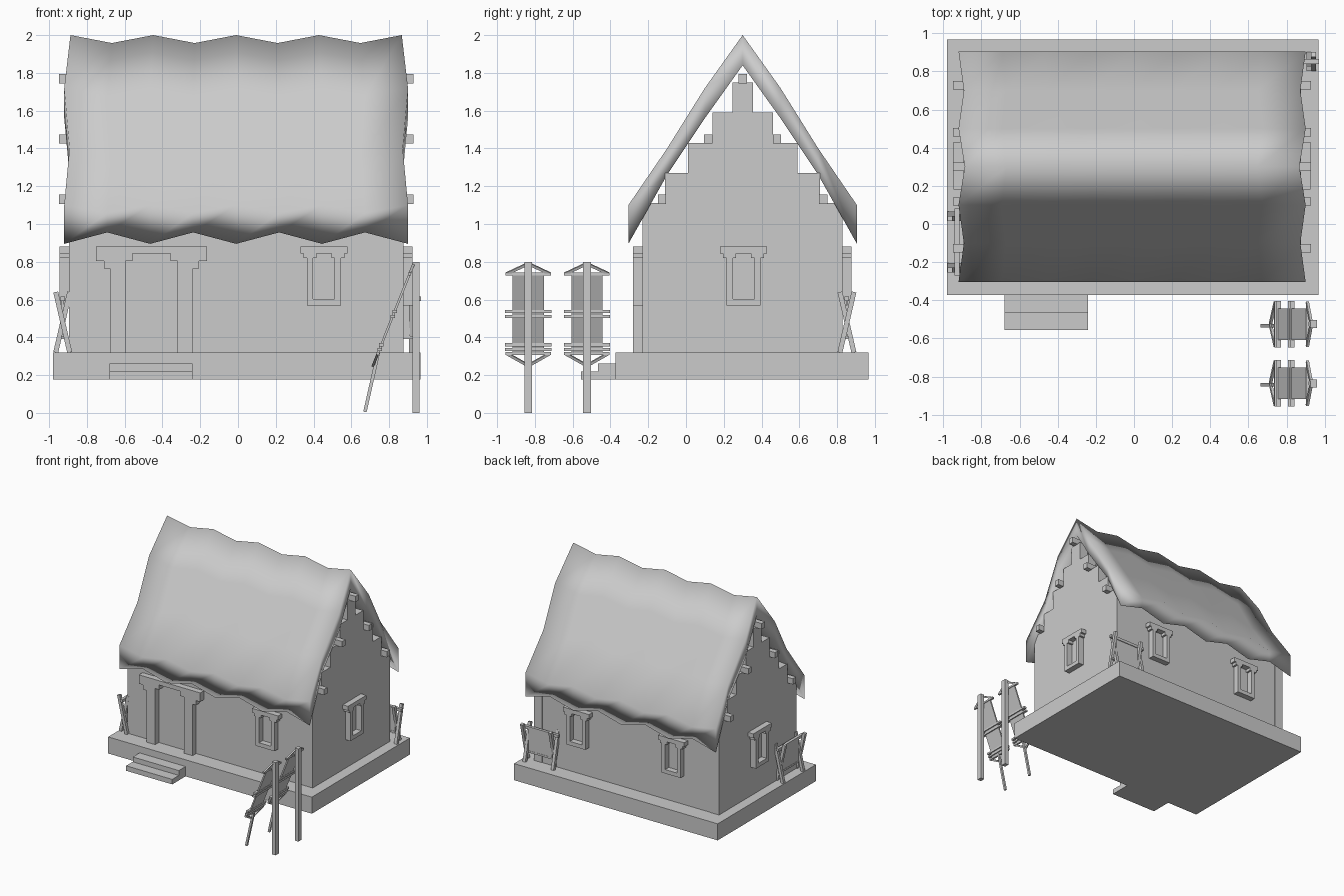
import bpy, bmesh
from mathutils import Vector

if "Cube" in bpy.data.objects:
    bpy.data.objects.remove(bpy.data.objects["Cube"])

clay = bpy.data.materials.new("plain_grey")
clay.use_nodes = True
GREY = (0.6, 0.6, 0.6, 1)
clay.diffuse_color = GREY
clay.node_tree.nodes["Principled BSDF"].inputs["Base Color"].default_value = GREY


def finish(name, bm, smooth=False):
    bmesh.ops.recalc_face_normals(bm, faces=bm.faces)
    mesh = bpy.data.meshes.new(name)
    for f in bm.faces:
        f.smooth = smooth
    bm.to_mesh(mesh)
    bm.free()
    mesh.materials.append(clay)
    ob = bpy.data.objects.new(name, mesh)
    bpy.context.collection.objects.link(ob)
    return ob


def box(name, x, y, z):
    bm = bmesh.new()
    bmesh.ops.create_cube(bm, size=1)
    for v in bm.verts:
        v.co = [r[0] if c < 0 else r[1] for c, r in zip(v.co, (x, y, z))]
    return finish(name, bm)


def pole(name, a, b, w, depth=None):
    """Square bar from a to b; depth gives it a second width."""
    a, b = Vector(a), Vector(b)
    d = b - a
    side = d.cross(Vector((0, 1, 0)))
    if side.length < 1e-4:
        side = Vector((1, 0, 0))
    side.normalize()
    up = d.cross(side).normalized()
    bm = bmesh.new()
    bmesh.ops.create_cube(bm, size=1)
    for v in bm.verts:
        c = v.co.copy()
        v.co = (a + b) / 2 + d * c.z + side * c.x * w + up * c.y * (depth or w)
    return finish(name, bm)


X0, X1, Y0, Y1 = -0.895, 0.875, -0.23, 0.825
FLOOR, MID = 0.32, 0.3

# Platform and entry steps
box("platform", (-0.98, 0.967), (-0.373, 0.967), (0.177, FLOOR))
box("upper_step", (-0.68, -0.24), (-0.465, -0.37), (0.177, 0.262))
box("lower_step", (-0.68, -0.24), (-0.555, -0.37), (0.177, 0.22))

# Long walls
box("front_wall", (X0, X1), (Y0, Y0 + 0.08), (FLOOR, 1.1))
box("back_wall", (X0, X1), (Y1 - 0.08, Y1), (FLOOR, 1.1))

# Stepped gable walls
half = [(0.528, FLOOR)]
for i, w in enumerate((0.528, 0.41, 0.29, 0.16, 0.055)):
    if i:
        half.append((w, 0.95 + 0.16 * i))
    half.append((w, 1.11 + 0.16 * i))
outline = half + [(-w, z) for w, z in reversed(half)]
for name, x, t in (("left_gable", X1, -0.08), ("right_gable", X0, 0.08)):
    bm = bmesh.new()
    face = bm.faces.new([bm.verts.new((x, MID + w, z)) for w, z in outline])
    side = bmesh.ops.extrude_face_region(bm, geom=[face])["geom"]
    bmesh.ops.translate(bm, vec=(t, 0, 0),
                        verts=[g for g in side if isinstance(g, bmesh.types.BMVert)])
    finish(name, bm)

# Roof beams resting on the gable steps
for off, z in ((0, 1.745), (0.182, 1.425), (-0.182, 1.425), (0.427, 1.105), (-0.427, 1.105)):
    box("roof_beam", (-0.948, 0.928), (MID + off - 0.022, MID + off + 0.022), (z, z + 0.05))

# Thick wavy thatch: across-slope profile of offset, top, underside, half length
profile = [(0, 2.0, 1.84, 0.877), (0.2, 1.72, 1.56, 0.91),
           (0.4, 1.4, 1.26, 0.882), (0.605, 1.1, 0.895, 0.91)]
rows = [(-o, t, u, h) for o, t, u, h in reversed(profile[1:])] + profile
bm = bmesh.new()
rings = []
for i in range(9):
    dip = i % 2
    top = [bm.verts.new((-0.01 + h * (i / 4 - 1), MID + o, t - 0.042 * dip)) for o, t, u, h in rows]
    low = [bm.verts.new((-0.01 + h * (i / 4 - 1), MID + o, u + 0.06 * dip * abs(o) / 0.6))
           for o, t, u, h in rows]
    rings.append(top + low[::-1])
n = len(rings[0])
for a, b in zip(rings, rings[1:]):
    for j in range(n):
        k = (j + 1) % n
        bm.faces.new((a[j], a[k], b[k], b[j]))
for r in (rings[0], rings[-1]):
    for j in range(len(rows) - 1):
        bm.faces.new((r[j], r[j + 1], r[n - 2 - j], r[n - 1 - j]))
finish("thatch_roof", bm, smooth=True)


# Openings framed by timbers; wall gives the axis, the face position and outward sign
def trim(name, wall, u, z):
    axis, face, sign = wall
    d = sorted((face - 0.01 * sign, face + 0.05 * sign))
    box(name, *((u, d) if axis == "y" else (d, u)), z)


FRONT, BACK = ("y", Y0, -1), ("y", Y1, 1)
LEFT, RIGHT = ("x", X1, 1), ("x", X0, -1)

for wall, c in ((FRONT, 0.455), (BACK, 0.44), (BACK, -0.47), (LEFT, 0.305), (RIGHT, 0.305)):
    trim("window_lintel", wall, (c - 0.125, c + 0.125), (0.845, 0.882))
    trim("window_sill", wall, (c - 0.09, c + 0.09), (0.568, 0.602))
    for s in (-1, 1):
        trim("window_bracket", wall, sorted((c + s * 0.04, c + s * 0.108)), (0.82, 0.845))
        trim("window_jamb", wall, sorted((c + s * 0.057, c + s * 0.09)), (0.602, 0.82))

DOOR = -0.458
trim("door_lintel", FRONT, (DOOR - 0.293, DOOR + 0.293), (0.845, 0.882))
for s in (-1, 1):
    trim("door_upper_bracket", FRONT, sorted((DOOR + s * 0.1, DOOR + s * 0.293)), (0.805, 0.845))
    trim("door_lower_bracket", FRONT, sorted((DOOR + s * 0.138, DOOR + s * 0.252)), (0.765, 0.805))
    trim("door_post", FRONT, sorted((DOOR + s * 0.138, DOOR + s * 0.22)), (FLOOR, 0.765))


# Low hide racks with crossed legs; place maps along, across, height to the model
def rack(place):
    for s in (-0.135, 0.135):
        for t in (-1, 1):
            pole("rack_leg", place(s + 0.012 * t, -0.037 * t, FLOOR),
                 place(s + 0.012 * t, 0.037 * t, 0.64), 0.026)
    pole("rack_top_bar", place(-0.175, 0, 0.605), place(0.175, 0, 0.605), 0.024)
    pole("rack_low_bar", place(-0.15, 0, 0.4), place(0.15, 0, 0.4), 0.016)
    pole("rack_hide", place(0, 0, 0.395), place(0, 0, 0.605),
         *((0.012, 0.23) if place(1, 0, 0)[1] > 0.9 else (0.23, 0.012)))


rack(lambda a, c, z: (0.795 + a, 0.852 + c, z))
rack(lambda a, c, z: (-0.928 + c, -0.095 + a, z))


# Leaning drying frames, each propped on a tall post
def slope(t, y):
    return (0.715 + 0.215 * t, y, 0.25 + 0.54 * t)


for y in (-0.835, -0.525):
    box("tall_post", (0.925, 0.96), (y - 0.021, y + 0.021), (0, 0.8))
    pole("prop_leg", (0.672, y - 0.008, 0.005), slope(0.13, y - 0.008), 0.018)
    for t, tip in ((0.12, 0), (0.9, 1)):
        pole("frame_crossbar", slope(t, y - 0.12), slope(t, y + 0.12), 0.016)
        for s in (-1, 1):
            pole("frame_brace", slope(t, y + 0.115 * s), slope(tip, y), 0.014)
    pole("stretched_hide", slope(0.12, y), slope(0.9, y), 0.012, 0.165)
    for t in (0.16, 0.205, 0.48, 0.53):
        pole("frame_rung", slope(t, y - 0.122), slope(t, y + 0.122), 0.024, 0.016)
